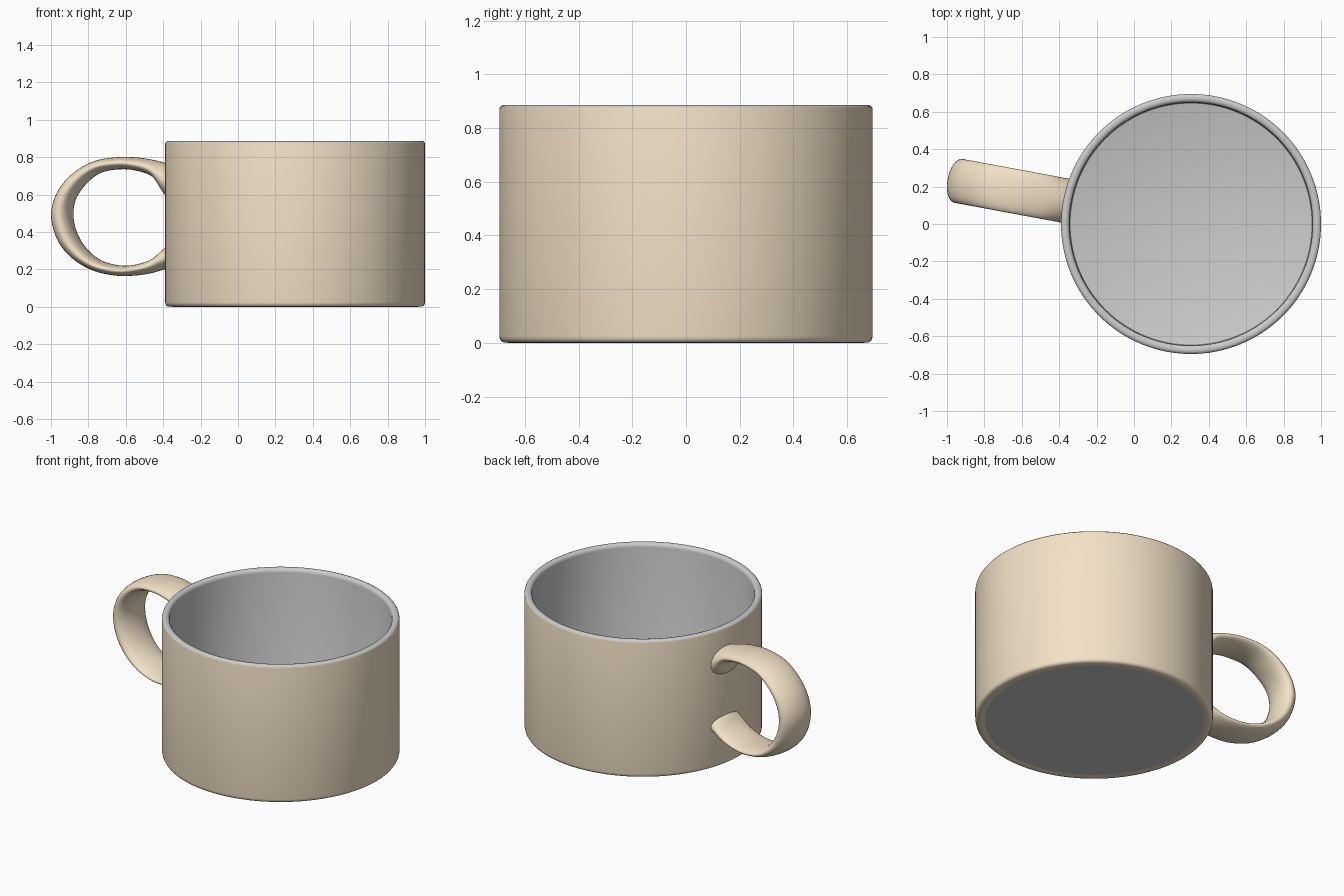
import bpy, bmesh, math
from mathutils import Vector

if "Cube" in bpy.data.objects:
    bpy.data.objects.remove(bpy.data.objects["Cube"])

CX = 0.305                      # mug axis
ANGLE = math.radians(10.5)      # handle swing towards the back

tan = bpy.data.materials.new("tan_glaze")
tan.diffuse_color = (0.90, 0.76, 0.57, 1)
tan.use_nodes = True
tan.node_tree.nodes["Principled BSDF"].inputs["Base Color"].default_value = tan.diffuse_color


def finish(bm, name, mat=None, angle=40):
    mesh = bpy.data.meshes.new(name)
    bm.to_mesh(mesh)
    bm.free()
    ob = bpy.data.objects.new(name, mesh)
    bpy.context.collection.objects.link(ob)
    if mat:
        mesh.materials.append(mat)
    bpy.ops.object.select_all(action='DESELECT')
    ob.select_set(True)
    bpy.context.view_layer.objects.active = ob
    bpy.ops.object.shade_smooth_by_angle(angle=math.radians(angle))
    return ob


def lathe(name, profile, mat=None, n=128):
    bm = bmesh.new()
    rings = []
    for r, z in profile:
        rings.append([bm.verts.new((CX + r * math.cos(2 * math.pi * j / n),
                                    r * math.sin(2 * math.pi * j / n), z)) for j in range(n)])
    for a, b in zip(rings, rings[1:]):
        for j in range(n):
            k = (j + 1) % n
            bm.faces.new((a[j], a[k], b[k], b[j]))
    bmesh.ops.remove_doubles(bm, verts=bm.verts, dist=1e-5)
    return finish(bm, name, mat)


# Tan outer shell with a softened foot
lathe("outer_shell", [(0.64, 0.003), (0.66, 0.0), (0.678, 0.001), (0.688, 0.006), (0.693, 0.014),
                      (0.695, 0.025), (0.695, 0.868), (0.6935, 0.876)], tan)

# Grey rounded rim, inner wall and floor
lathe("inner_liner", [(0.6935, 0.876), (0.689, 0.882), (0.681, 0.886), (0.668, 0.886), (0.658, 0.882),
                      (0.652, 0.874), (0.65, 0.862), (0.65, 0.02), (0.647, 0.011), (0.64, 0.008),
                      (0.0, 0.008)])

# Grey underside
lathe("base_disc", [(0.0, 0.003), (0.64, 0.003)])

# Handle outline: distance from axis and height of the outer, then inner edge
sections = [
    (0.672, 0.755, 0.672, 0.565), (0.71, 0.770, 0.71, 0.605), (0.79, 0.789, 0.765, 0.69),
    (0.88, 0.800, 0.85, 0.725), (0.96, 0.800, 0.95, 0.735), (1.08, 0.782, 1.06, 0.715),
    (1.19, 0.725, 1.14, 0.655), (1.28, 0.630, 1.195, 0.575), (1.323, 0.50, 1.209, 0.49),
    (1.29, 0.360, 1.19, 0.40), (1.21, 0.260, 1.14, 0.315), (1.10, 0.195, 1.06, 0.25),
    (0.98, 0.167, 0.96, 0.222), (0.88, 0.166, 0.87, 0.225), (0.79, 0.178, 0.775, 0.255),
    (0.71, 0.200, 0.71, 0.31), (0.672, 0.210, 0.672, 0.335)]


def smooth(points, steps=6):
    # Catmull-Rom interpolation through the sections
    pts = [Vector(p) for p in points]
    out = []
    for i in range(len(pts) - 1):
        p0, p1, p2, p3 = pts[max(i - 1, 0)], pts[i], pts[i + 1], pts[min(i + 2, len(pts) - 1)]
        for s in range(steps):
            t = s / steps
            out.append(0.5 * (2 * p1 + (p2 - p0) * t + (2 * p0 - 5 * p1 + 4 * p2 - p3) * t * t
                              + (3 * p1 - p0 - 3 * p2 + p3) * t ** 3))
    return out + [pts[-1]]


# Handle: flattened oval swept along the outline
bm = bmesh.new()
radial = Vector((-math.cos(ANGLE), math.sin(ANGLE), 0))
side = Vector((math.sin(ANGLE), math.cos(ANGLE), 0))
up = Vector((0, 0, 1))
n, rings = 32, []
for uo, zo, ui, zi in smooth(sections):
    outer = radial * uo + up * zo
    inner = radial * ui + up * zi
    mid, half = (outer + inner) / 2, (outer - inner) / 2
    ring = []
    for j in range(n):
        a = 2 * math.pi * j / n
        ring.append(bm.verts.new(Vector((CX, 0, 0)) + mid + half * math.cos(a)
                                 + side * (0.119 * math.sin(a))))
    rings.append(ring)
for a, b in zip(rings, rings[1:]):
    for j in range(n):
        k = (j + 1) % n
        bm.faces.new((a[j], a[k], b[k], b[j]))
bm.faces.new(rings[0])
bm.faces.new(rings[-1])
bmesh.ops.recalc_face_normals(bm, faces=bm.faces)
finish(bm, "handle", tan, 60)
